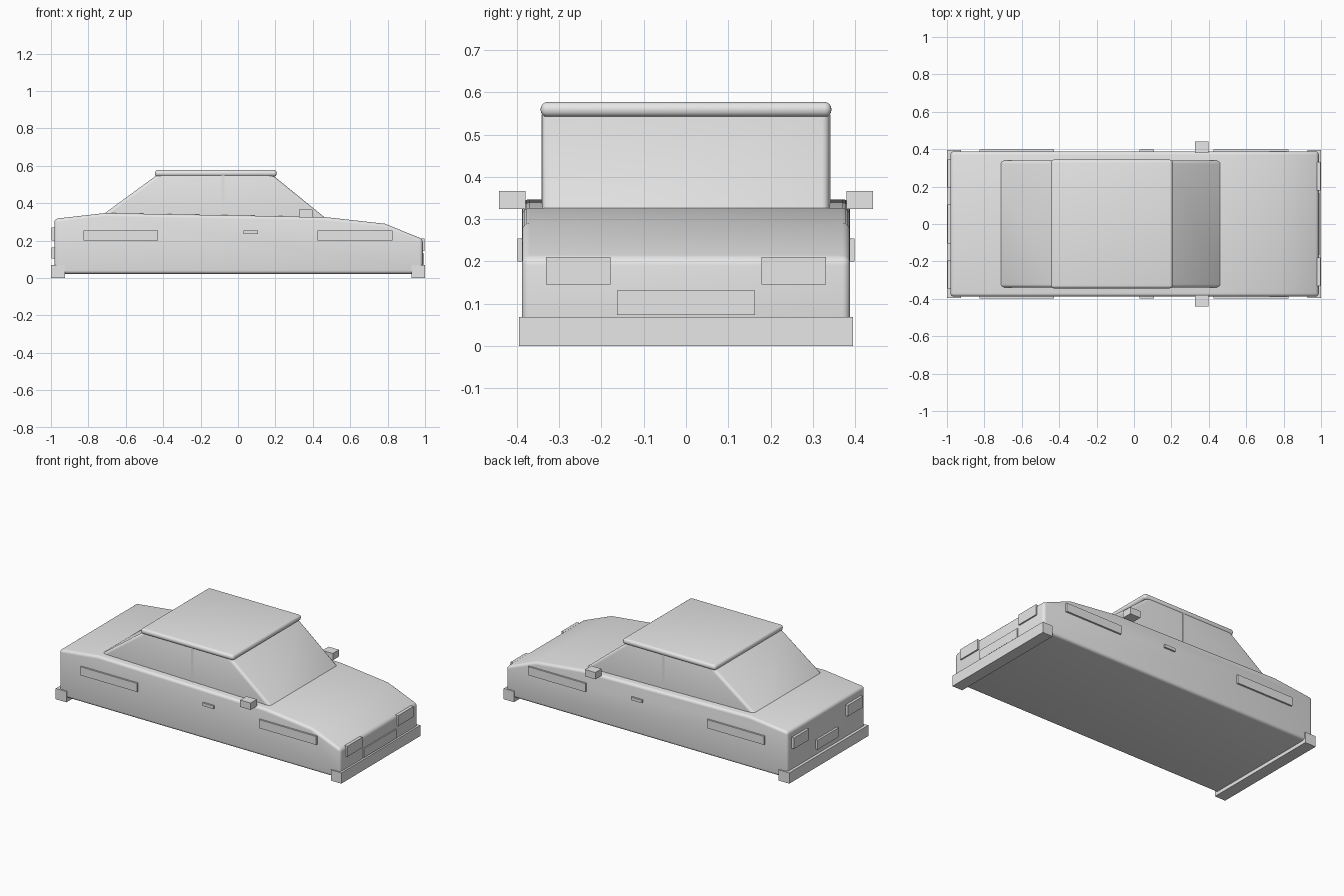
import bpy
import bmesh
from math import radians

cube = bpy.data.objects.get("Cube")
if cube:
    bpy.data.objects.remove(cube, do_unlink=True)

grey = bpy.data.materials.new("plain grey")
grey.use_nodes = True
grey.diffuse_color = (0.8, 0.8, 0.8, 1)
grey.node_tree.nodes["Principled BSDF"].inputs["Base Color"].default_value = (0.8, 0.8, 0.8, 1)


def prism(name, outline, y0, y1, bevel=0):
    """Extrude a side outline of (x, z) points from y0 to y1, with rounded edges if asked."""
    bm = bmesh.new()
    face = bm.faces.new([bm.verts.new((x, y0, z)) for x, z in outline])
    side = bmesh.ops.extrude_face_region(bm, geom=[face])
    new_verts = [v for v in side["geom"] if isinstance(v, bmesh.types.BMVert)]
    bmesh.ops.translate(bm, verts=new_verts, vec=(0, y1 - y0, 0))
    bmesh.ops.recalc_face_normals(bm, faces=bm.faces)
    mesh = bpy.data.meshes.new(name)
    bm.to_mesh(mesh)
    bm.free()
    mesh.materials.append(grey)
    obj = bpy.data.objects.new(name, mesh)
    bpy.context.collection.objects.link(obj)
    if bevel:
        mod = obj.modifiers.new("rounded_edges", 'BEVEL')
        mod.width = bevel
        mod.segments = 4
        mod.limit_method = 'ANGLE'
        mod.angle_limit = radians(25)
        bpy.ops.object.select_all(action='DESELECT')
        bpy.context.view_layer.objects.active = obj
        obj.select_set(True)
        bpy.ops.object.modifier_apply(modifier=mod.name)
        bpy.ops.object.shade_smooth_by_angle(angle=radians(35))
    return obj


def box(name, x, y, z, bevel=0):
    outline = [(x[0], z[0]), (x[1], z[0]), (x[1], z[1]), (x[0], z[1])]
    return prism(name, outline, y[0], y[1], bevel)


def pair(name, x, y, z):
    """Matching boxes on the left (+y) and right (-y) flanks."""
    box(name + "_a", x, y, z)
    box(name + "_b", x, (-y[1], -y[0]), z)


# Main shell: boot, waistline, bonnet and sloping nose
prism("body", [(-0.982, 0.022), (0.988, 0.022), (0.988, 0.208), (0.785, 0.29),
               (0.46, 0.326), (-0.71, 0.347), (-0.982, 0.316)], -0.388, 0.388, 0.018)

# Cabin and roof
prism("cabin", [(-0.789, 0.29), (0.505, 0.29), (0.173, 0.56), (-0.42, 0.56)],
      -0.34, 0.34, 0.018)
box("roof", (-0.445, 0.207), (-0.344, 0.344), (0.542, 0.577), 0.016)
pair("door_pillar", (-0.088, -0.072), (0.33, 0.342), (0.32, 0.548))

# Bumpers
box("front_bumper", (0.928, 1.0), (-0.395, 0.395), (0, 0.068))
box("rear_bumper", (-1.0, -0.925), (-0.395, 0.395), (0, 0.068))

# Lamps and plates at both ends
pair("headlight", (0.97, 0.997), (0.179, 0.331), (0.145, 0.211))
box("grille", (0.97, 0.995), (-0.163, 0.163), (0.073, 0.131))
pair("tail_light", (-0.998, -0.97), (0.195, 0.345), (0.2, 0.27))
box("rear_plate", (-0.996, -0.97), (-0.105, 0.105), (0.104, 0.163))

# Flank trim, handles and mirrors
pair("rear_side_strip", (-0.826, -0.427), (0.375, 0.399), (0.2, 0.254))
pair("front_side_strip", (0.426, 0.827), (0.375, 0.399), (0.2, 0.254))
pair("door_handle", (0.03, 0.107), (0.375, 0.399), (0.235, 0.254))
pair("mirror", (0.325, 0.398), (0.38, 0.442), (0.324, 0.367))
